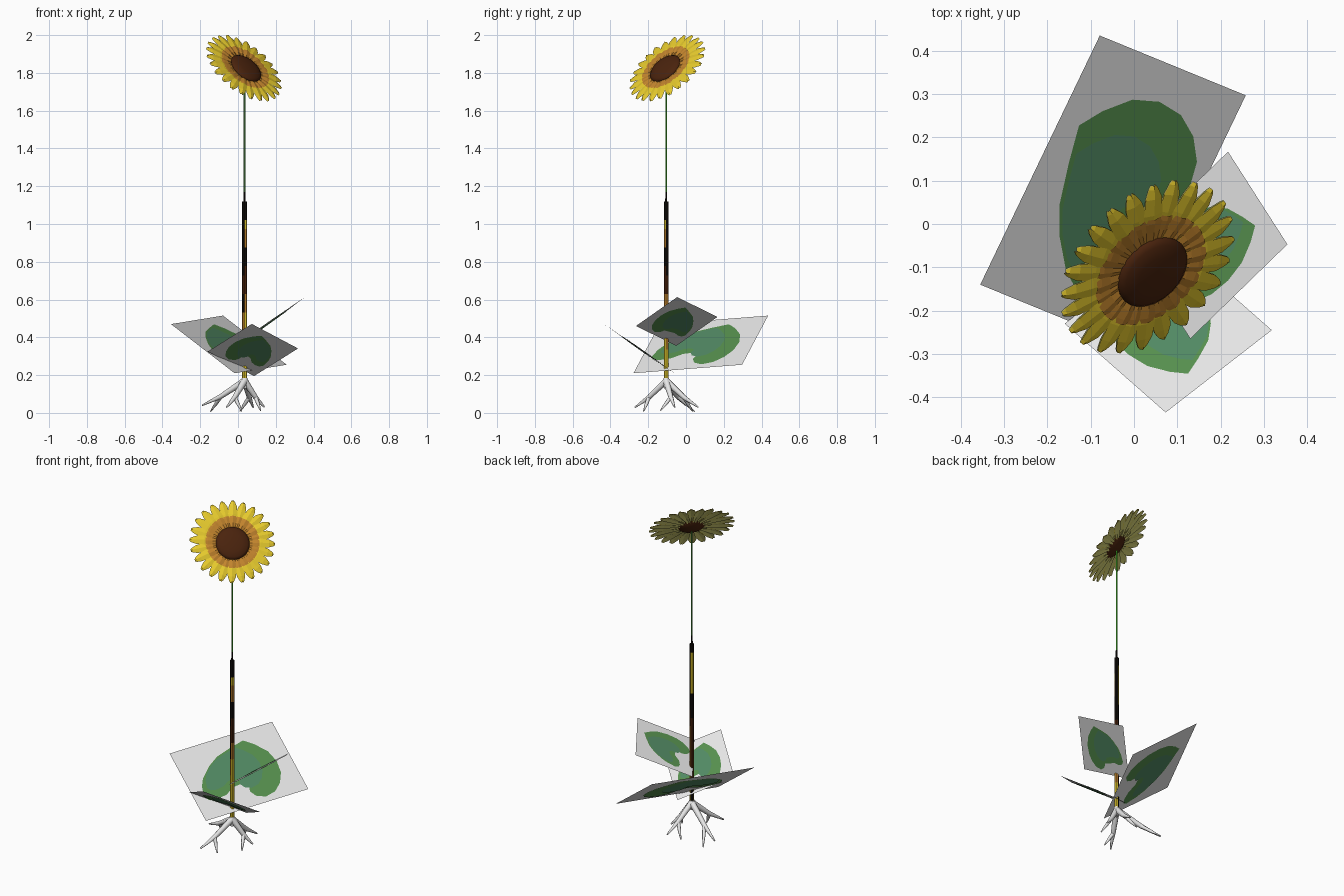
import bpy, bmesh, math
from mathutils import Vector

if "Cube" in bpy.data.objects:
    bpy.data.objects.remove(bpy.data.objects["Cube"])

V = Vector


def mat(name, r, g, b):
    m = bpy.data.materials.new(name)
    m.diffuse_color = [((c / 255 + 0.055) / 1.055) ** 2.4 for c in (r, g, b)] + [1]
    m.use_nodes = True
    m.node_tree.nodes["Principled BSDF"].inputs["Base Color"].default_value = m.diffuse_color
    return m


YELLOW = mat("petal_yellow", 230, 202, 45)
OLIVE = mat("petal_back_olive", 212, 208, 115)
OCHRE = mat("petal_ochre", 194, 132, 45)
BROWN = mat("seed_brown", 74, 35, 13)
BLACK = mat("bark_black", 16, 13, 10)
GREEN = mat("leaf_green", 86, 144, 78)
TEAL = mat("leaf_blue_green", 82, 138, 100)
GREY = mat("sheet_grey", 232, 232, 232)
WHITE = mat("root_white", 250, 250, 250)
BRIGHT = mat("stem_bright_green", 75, 205, 45)


def make(name, bm, mats, smooth=False):
    me = bpy.data.meshes.new(name)
    bm.to_mesh(me)
    bm.free()
    for m in mats:
        me.materials.append(m)
    for p in me.polygons:
        p.use_smooth = smooth
    ob = bpy.data.objects.new(name, me)
    bpy.context.collection.objects.link(ob)
    return ob


def tube(bm, pts, radii, sides):
    """Loft a round section along a path and cap both ends."""
    rings = []
    for i, p in enumerate(pts):
        d = (pts[min(i + 1, len(pts) - 1)] - pts[max(i - 1, 0)]).normalized()
        a = d.cross(V((0, 1, 0.01))).normalized()
        b = d.cross(a)
        rings.append([bm.verts.new(p + radii[i] * (a * math.cos(t) + b * math.sin(t)))
                      for t in (2 * math.pi * k / sides for k in range(sides))])
    for r0, r1 in zip(rings, rings[1:]):
        for k in range(sides):
            j = (k + 1) % sides
            bm.faces.new((r0[k], r0[j], r1[j], r1[k]))
    bm.faces.new(rings[0])
    bm.faces.new(rings[-1])
    bmesh.ops.recalc_face_normals(bm, faces=bm.faces[:])


SX, SY = 0.035, -0.105

# Lower stalk: straw coloured foot, then mottled black and brown by side and height
BANDS = {  # (upper limit, slot) per quarter; slots: 0 black, 1 yellow, 2 brown, 3 ochre
    "front_right": [(.55, 1), (.62, 3), (.8, 2), (.88, 0), (.95, 3), (1.02, 1), (2, 0)],
    "back_right": [(.36, 1), (.62, 3), (.75, 2), (2, 0)],
    "back_left": [(.3, 0), (.7, 2), (.84, 0), (1.05, 1), (2, 0)],
    "front_left": [(.42, 1), (.52, 3), (.62, 0), (.75, 2), (2, 0)],
}
bm = bmesh.new()
zs = [0.14 + 0.049 * i for i in range(21)]
tube(bm, [V((SX, SY, z)) for z in zs], [0.0125] * 21, 8)
for f in bm.faces:
    c = f.calc_center_median()
    key = ("front" if c.y < SY else "back") + ("_right" if c.x > SX else "_left")
    f.material_index = next(s for z, s in BANDS[key] if c.z < z)
make("lower_stalk", bm, [BLACK, YELLOW, BROWN, OCHRE])

# Upper thin stem, brighter on the back right
bm = bmesh.new()
tube(bm, [V((SX, SY, z)) for z in (1.11, 1.17, 1.45, 1.82)], [0.006, 0.005, 0.005, 0.005], 6)
for f in bm.faces:
    if f.calc_center_median().z < 1.15:
        f.material_index = 2
    elif f.normal.x + f.normal.y > 0.3:
        f.material_index = 1
make("upper_stem", bm, [GREEN, BRIGHT, BLACK])

# Roots: each one bends once and forks
top = V((SX, SY, 0.17))
bm = bmesh.new()
for tip, fork in [((-0.19, 0.0, 0.04), (-0.145, 0.045, 0.008)),
                  ((-0.06, -0.27, 0.03), (0.02, -0.225, 0.008)),
                  ((0.14, -0.06, 0.03), (0.12, -0.135, 0.012)),
                  ((0.08, 0.065, 0.03), (0.01, 0.035, 0.008))]:
    tip, fork = V(tip), V(fork)
    mid = top.lerp(tip, 0.55) + V((0, 0, -0.01))
    tube(bm, [top, mid, tip], [0.018, 0.013, 0.004], 8)
    tube(bm, [mid, mid.lerp(fork, 0.5), fork], [0.011, 0.009, 0.003], 8)
tube(bm, [V((SX, SY, 0.185)), top, V((SX, SY, 0.13))], [0.014, 0.019, 0.012], 8)
ob = make("roots", bm, [WHITE], True)
bpy.context.view_layer.objects.active = ob
ob.select_set(True)
bpy.ops.object.shade_smooth_by_angle(angle=math.radians(50))

# Leaf sheets: a flat grey card with a notched leaf plate on both sides
LEAF = [(.09, .31), (.12, .45), (.165, .55), (.27, .68), (.38, .77), (.53, .83), (.67, .875),
        (.75, .78), (.83, .64), (.86, .48), (.845, .32), (.79, .19), (.71, .10), (.61, .07),
        (.53, .12), (.50, .20), (.52, .28), (.47, .33), (.38, .32), (.29, .25), (.19, .23), (.12, .25)]
INNER = [(.45 + (u - .5) * .72, .56 + (v - .52) * .72) for u, v in LEAF]
CARD = [(0, 0), (1, 0), (1, 1), (0, 1)]


def leaf(name, o, u_end, v_end):
    o = V(o)
    eu, ev = V(u_end) - o, V(v_end) - o
    n = eu.cross(ev).normalized()
    bm = bmesh.new()
    for idx, shape, off in ((0, CARD, 0), (1, LEAF, .002), (2, INNER, .0035)):
        for s in ((1, -1) if off else (1,)):
            pts = shape if s > 0 else shape[::-1]
            f = bm.faces.new([bm.verts.new(o + eu * u + ev * v + n * off * s) for u, v in pts])
            f.material_index = idx
    bmesh.ops.triangulate(bm, faces=bm.faces[:])
    make(name, bm, [GREY, GREEN, TEAL])


leaf("large_leaf", (-.018, -.278, .21), (.258, .297, .255), (-.355, -.14, .47))
leaf("right_leaf", (-.007, -.051, .355), (.13, -.265, .46), (.217, .167, .508))
leaf("front_leaf", (.085, -.04, .195), (-.16, -.23, .325), (.318, -.245, .341))

# Flower head frame, facing front right and up
N = V((.526, -.526, .668)).normalized()
T = V((1, 1, 0)).normalized()
B = N.cross(T)
C = V((.031, -.099, 1.825))
D = C - B * .012  # seed disc sits slightly low


def petals(name, rows, lift, material, centre, count=24):
    """Ring of ridged petals; each row is (distance, half width, height)."""
    bm = bmesh.new()
    for k in range(count):
        a = 2 * math.pi * (k + .5) / count
        d = T * math.cos(a) + B * math.sin(a)
        s = N.cross(d)
        tilt = .003 * (k % 2)
        prev = None
        for r, w, h in rows:
            base = centre + d * r + N * (h + lift + tilt)
            row = [bm.verts.new(base - s * w), bm.verts.new(base + N * .005), bm.verts.new(base + s * w)]
            if prev:
                for i in (0, 1):
                    bm.faces.new((prev[i], row[i], row[i + 1], prev[i + 1]))
            prev = row
    bmesh.ops.recalc_face_normals(bm, faces=bm.faces[:])
    make(name, bm, [material])


SHAPE = [(.05, .009, 0), (.11, .018, .004), (.155, .0255, .006),
         (.20, .022, .004), (.225, .0125, .0), (.234, .006, -.002)]
petals("yellow_petals", SHAPE, 0, YELLOW, C)
petals("olive_petal_backs", SHAPE, -.0035, OLIVE, C)
petals("ochre_petal_bases", [(.07, .012, .001), (.11, .018, .004), (.135, .022, .0055),
                             (.148, .016, .0058)], .0025, OCHRE, C - B * .004)

# Seed disc: a flattened dome with a small dark back
bm = bmesh.new()
prof = [(.0, -.022), (.04, -.014), (.06, -.006), (.075, .004), (.093, .010), (.093, .014),
        (.08, .024), (.05, .031), (.0, .034)]
seg = 24
rings = [[bm.verts.new(D + N * h + r * (T * math.cos(t) + B * math.sin(t)))
          for t in (2 * math.pi * k / seg for k in range(seg))] for r, h in prof]
for r0, r1 in zip(rings, rings[1:]):
    for k in range(seg):
        j = (k + 1) % seg
        bm.faces.new((r0[k], r0[j], r1[j], r1[k]))
bmesh.ops.remove_doubles(bm, verts=bm.verts[:], dist=1e-5)
bmesh.ops.recalc_face_normals(bm, faces=bm.faces[:])
make("seed_disc", bm, [BROWN], True)
